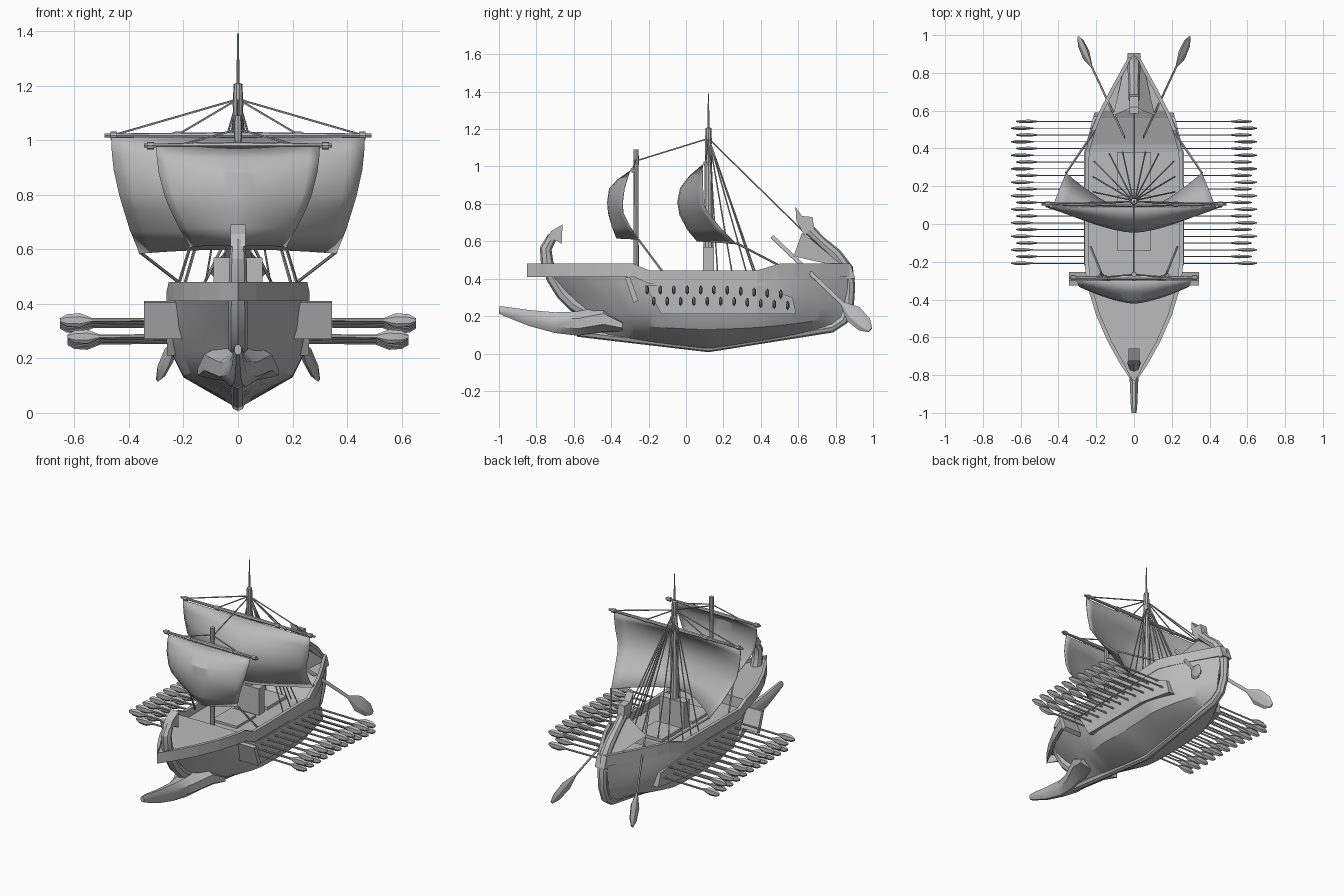
import bpy, math
from mathutils import Vector

if "Cube" in bpy.data.objects:
    bpy.data.objects.remove(bpy.data.objects["Cube"])

mat = bpy.data.materials.new("plain_grey")
mat.diffuse_color = (0.5, 0.5, 0.5, 1)
mat.use_nodes = True
mat.node_tree.nodes["Principled BSDF"].inputs["Base Color"].default_value = mat.diffuse_color


def mesh(name, verts, faces, smooth=True, mirror=False, thick=0):
    me = bpy.data.meshes.new(name)
    me.from_pydata([tuple(v) for v in verts], [], faces)
    me.materials.append(mat)
    ob = bpy.data.objects.new(name, me)
    bpy.context.collection.objects.link(ob)
    bpy.ops.object.select_all(action='DESELECT')
    ob.select_set(True)
    bpy.context.view_layer.objects.active = ob
    bpy.ops.object.mode_set(mode='EDIT')
    bpy.ops.mesh.select_all(action='SELECT')
    bpy.ops.mesh.normals_make_consistent(inside=False)
    bpy.ops.object.mode_set(mode='OBJECT')
    if smooth:
        bpy.ops.object.shade_smooth_by_angle(angle=math.radians(32))
    if thick:
        m = ob.modifiers.new("thickness", 'SOLIDIFY')
        m.thickness, m.offset = thick, 0
    if mirror:
        ob.modifiers.new("mirror", 'MIRROR')
    return ob


def loft(name, rings, closed=True, caps=True, **kw):
    n = len(rings[0])
    faces = [(i * n + j, i * n + (j + 1) % n, (i + 1) * n + (j + 1) % n, (i + 1) * n + j)
             for i in range(len(rings) - 1) for j in range(n if closed else n - 1)]
    if caps and closed:
        faces += [tuple(range(n)), tuple(range((len(rings) - 1) * n, len(rings) * n))]
    return mesh(name, [v for r in rings for v in r], faces, **kw)


def tube(name, pts, radii, sides=8, flat=1.0, up=(1, 0, 0), **kw):
    """Sweep an ellipse along a path; flat scales the section across 'up'."""
    pts = [Vector(p) for p in pts]
    if not isinstance(radii, (list, tuple)):
        radii = [radii] * len(pts)
    rings = []
    for i, p in enumerate(pts):
        d = (pts[min(i + 1, len(pts) - 1)] - pts[max(i - 1, 0)]).normalized()
        a = Vector(up)
        a = (a - d * a.dot(d)).normalized()
        b = d.cross(a)
        rings.append([p + a * radii[i] * math.cos(t) + b * radii[i] * flat * math.sin(t)
                      for t in (2 * math.pi * k / sides for k in range(sides))])
    return loft(name, rings, **kw)


def prism(name, yz, w, **kw):
    return loft(name, [[(x, y, z) for y, z in yz] for x in (-w, w)], smooth=False, **kw)


def box(name, lo, hi):
    return loft(name, [[(lo[0], lo[1], z), (hi[0], lo[1], z), (hi[0], hi[1], z), (lo[0], hi[1], z)]
                       for z in (lo[2], hi[2])], smooth=False)


def interp(table, x):
    for (x0, y0), (x1, y1) in zip(table, table[1:]):
        if x <= x1:
            return y0 + (y1 - y0) * max(0, (x - x0) / (x1 - x0))
    return table[-1][1]


# plan outline (fraction of beam along fraction of length) and sheer of the rail
PLAN = [(0, 0), (.06, .27), (.133, .54), (.22, .79), (.306, .95), (.364, 1), (.70, 1),
        (.77, .87), (.827, .72), (.913, .42), (1, .1)]
SHEER = [(-.28, 0), (-.2, -.035), (.38, -.035), (.5, 0)]

# hull: rows from keel to rail = (front y, rear y, beam, mid z, front z, rear z)
ROWS = [(-.54, .81, .012, .02, .10, .13), (-.55, .83, .20, .13, .20, .20),
        (-.58, .845, .24, .21, .25, .26), (-.67, .86, .257, .30, .33, .33),
        (-.73, .87, .257, .36, .39, .39), (-.79, .88, .255, .40, .45, .45)]
N = 36
rings = []
for i in range(N + 1):
    s = i / N
    half = []
    for k, (y0, y1, w, zm, zf, zr) in enumerate(ROWS):
        y = y0 + (y1 - y0) * s
        d = (y - .12) / ((y0 if y < .12 else y1) - .12)
        z = zm + ((zf if y < .12 else zr) - zm) * (d if k == 0 else d * d)
        half.append((w * interp(PLAN, s), y, z))
    rings.append([(-x, y, z) for x, y, z in half[::-1]] + half)
loft("hull", rings, closed=False)

# bulwark rail running round the deck edge
ys = [-.85, -.75, -.62, -.48, -.36, -.28, -.2, .1, .38, .44, .5, .58, .72, .88]
def beam(y):
    return interp(PLAN, (y + .85) / 1.74) * .262
rail = []
for y in ys:
    x, h = beam(y), interp(SHEER, y)
    ix = max(x - .022, 0)
    rail.append([(x, y, .41 + h), (x, y, .48 + h), (ix, y, .48 + h), (ix, y, .41 + h)])
loft("rail", rail, smooth=False, mirror=True)
prism("rail_stern_block", [(.86, .40), (.905, .40), (.88, .475), (.84, .475)], .035)

# deck: raised foredeck, low waist, ramp to the stern
DECK = [(-.83, .46), (-.62, .46), (-.48, .46), (-.29, .46), (-.285, .395), (-.1, .395),
        (.38, .395), (.42, .40), (.56, .445), (.6, .465), (.72, .465), (.87, .465)]
loft("deck", [[(-max(beam(y) - .008, 0), y, z), (max(beam(y) - .008, 0), y, z)] for y, z in DECK],
     closed=False, smooth=False)
box("fore_hatch", (-.09, -.14, .39), (.09, .06, .41))
box("aft_hatch", (-.09, .18, .39), (.09, .38, .415))
box("mast_housing", (-.09, .09, .39), (.09, .15, .57))

# keel and sternpost, sweeping up into a forward-curling tail
tube("keel_and_sternpost",
     [(0, y, z) for y, z in [(-.58, .115), (-.5, .105), (.12, .032), (.78, .14), (.84, .18), (.87, .26),
                             (.875, .36), (.86, .45), (.8, .53), (.72, .60), (.66, .66)]],
     [.025] * 3 + [.028] * 3 + [.03, .035, .033, .028, .03])
prism("stern_ornament", [(.585, .785), (.59, .71), (.63, .635), (.69, .65), (.675, .73), (.62, .735)], .024)
mesh("stern_canopy", [(0, .62, .645), (0, .86, .47), (.11, .575, .52), (.05, .84, .46)],
     [(0, 2, 3, 1)], mirror=True, smooth=False)

# bow stem and ornament
tube("bow_stem", [(0, y, z) for y, z in [(-.53, .22), (-.6, .26), (-.66, .32), (-.71, .40), (-.742, .48),
                                         (-.75, .56), (-.715, .625)]],
     [.035, .035, .035, .035, .034, .032, .026])
prism("bow_ornament", [(-.75, .61), (-.72, .655), (-.66, .69), (-.665, .585), (-.695, .605)], .028)

# ram spreading back into cheeks round the bow: y, z, half height, half width
RAM = [(-1, .232, .02, .014), (-.97, .225, .028, .018), (-.84, .19, .046, .024), (-.7, .165, .06, .035),
       (-.58, .16, .07, .075), (-.44, .185, .075, .135), (-.34, .15, .035, .16)]
loft("ram", [[(w * math.cos(t), y, z + h * math.sin(t)) for t in
              (2 * math.pi * (k + .5) / 8 for k in range(8))] for y, z, h, w in RAM])

# outrigger panels that carry the oars, with a shield plate at the front end
top = [(-.22, .365, .264), (.38, .365, .264), (.57, .30, .215)]
low = [(-.13, .21, .26), (.38, .21, .26), (.59, .21, .21)]
loft("oar_panel", [[(xa, ya, za), (xb, yb, zb), (xb - .06, yb, zb), (xa - .06, ya, za)]
                   for (ya, za, xa), (yb, zb, xb) in zip(top, low)], smooth=False, mirror=True)
loft("shield_plate", [[(x, -.325, .405), (x, -.30, .41), (x, -.255, .285), (x, -.28, .27)]
                      for x in (.19, .345)], smooth=False, mirror=True)

# two staggered banks of oars, each with a tall lozenge blade
def oar(name, a, b, blade, r, w, flat, up, **kw):
    a, b = Vector(a), Vector(b)
    d = (b - a).normalized()
    t = (b - a).length
    pts = [a, b - d * blade, b - d * blade * .6, b - d * blade * .2, b]
    return tube(name, pts, [r, r, w, w * .85, w * .3], 6, flat, up, **kw)

for i in range(11):
    y = -.208 + i * .0715
    sag = -.025 * max(0, (y - .2) / .34)
    for bank, dy, z, tip in (("upper", 0, .343, .652), ("lower", .036, .283, .625)):
        oar(f"{bank}_oar_{i + 1}", (.2, y + dy, z + sag), (tip, y + dy, z - .004 + sag),
            .12, .007, .026, .42, (0, 0, 1), mirror=True)

# steering oars
oar("steering_oar", (.05, .46, .625), (.295, .985, .125), .22, .011, .05, .4, (0, 1, 1), mirror=True)

# masts
tube("main_mast", [(0, .12, z) for z in (.39, 1.0, 1.12, 1.125, 1.205, 1.21, 1.39)],
     [.03, .021, .018, .02, .016, .006, .003], 10)
tube("fore_mast", [(0, -.267, z) for z in (.39, 1.0, 1.01, 1.09)], [.015, .013, .015, .014], 8)

# yards with bands
def yard(name, half, y, z):
    tube(name, [(x, y, z) for x in (-half, -half * .5, 0, half * .5, half)],
         [.007, .010, .013, .010, .007], 8, up=(0, 0, 1))
    for k in (.45, .93):
        tube(name + "_band", [(half * k - .012, y, z), (half * k + .012, y, z)], .014, 8,
             up=(0, 0, 1), mirror=True)

yard("main_yard", .49, .105, 1.017)
yard("fore_yard", .345, -.285, .98)

# sails: each row = (half width, centre y, centre z, edge y, edge z)
def sail(name, rows, n=16):
    grid = []
    for w, yc, zc, ye, ze in rows:
        grid.append([(w * u, ye + (yc - ye) * (1 - abs(u) ** 1.5), zc + (ze - zc) * u * u)
                     for u in (2 * k / n - 1 for k in range(n + 1))])
    loft(name, grid, closed=False, thick=.004)

sail("main_sail", [(.465, .09, 1.01, .09, 1.01), (.462, .02, .95, .09, .95), (.455, -.03, .885, .09, .89),
                   (.435, -.045, .81, .092, .80), (.42, -.033, .74, .12, .75), (.395, .01, .66, .185, .67),
                   (.36, .06, .60, .27, .585)])
sail("fore_sail", [(.30, -.30, .975, -.30, .975), (.297, -.365, .93, -.315, .93), (.29, -.41, .88, -.33, .88),
                   (.27, -.42, .81, -.34, .80), (.25, -.415, .75, -.335, .75), (.215, -.395, .68, -.30, .68),
                   (.175, -.37, .615, -.255, .61)])

# rigging
def rope(name, a, b, r=.004, mirror=True):
    tube(name, [a, b], r, 5, up=(.3, .9, .1), mirror=mirror)

head = (0, .12, 1.15)
for x, y in ((.215, .17), (.215, .25), (.21, .33), (.13, .37), (.06, .38)):
    rope("shroud", (.004, .125, 1.14), (x, y, .41))
for x in (.22, .45):
    rope("main_yard_lift", head, (x, .105, 1.02))
rope("fore_yard_lift", (0, -.267, 1.04), (.2, -.285, .985))
rope("fore_stay", head, (0, -.267, 1.03), mirror=False)
rope("back_stay", head, (0, .62, .66), mirror=False)
rope("main_sheet", (.36, .27, .59), (.205, .5, .47), .006)
rope("fore_sheet", (.175, -.255, .61), (.23, -.12, .43), .006)
